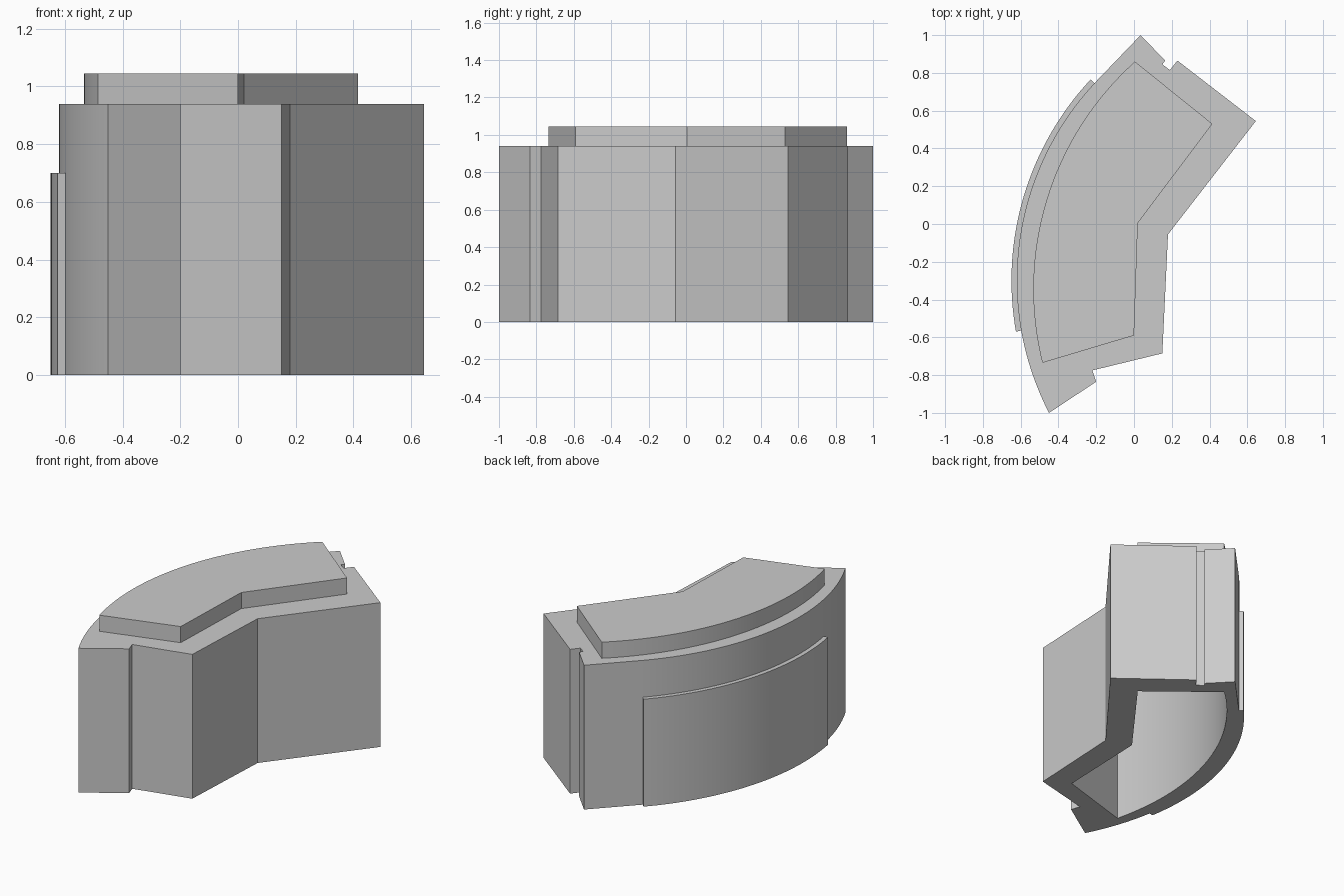
import bpy, bmesh, math
from mathutils import Vector

if "Cube" in bpy.data.objects:
    bpy.data.objects.remove(bpy.data.objects["Cube"])


def arc(a, b, radius, n=32):
    """Points on a circular arc from a to b, bulging to the left of a->b."""
    a, b = Vector(a), Vector(b)
    d = b - a
    right = Vector((d.y, -d.x)).normalized()
    c = (a + b) / 2 + right * math.sqrt(radius ** 2 - d.length_squared / 4)
    t0 = math.atan2(a.y - c.y, a.x - c.x) % math.tau
    t1 = math.atan2(b.y - c.y, b.x - c.x) % math.tau
    return [(c.x + radius * math.cos(t0 + (t1 - t0) * i / n),
             c.y + radius * math.sin(t0 + (t1 - t0) * i / n)) for i in range(n + 1)]


def prism(name, outline, z0, z1):
    bm = bmesh.new()
    face = bm.faces.new([bm.verts.new((x, y, z0)) for x, y in outline])
    top = bmesh.ops.extrude_face_region(bm, geom=[face], use_keep_orig=True)["geom"]
    bmesh.ops.translate(bm, vec=(0, 0, z1 - z0),
                        verts=[v for v in top if isinstance(v, bmesh.types.BMVert)])
    bmesh.ops.recalc_face_normals(bm, faces=bm.faces)
    mesh = bpy.data.meshes.new(name)
    bm.to_mesh(mesh)
    bm.free()
    ob = bpy.data.objects.new(name, mesh)
    bpy.context.collection.objects.link(ob)
    return ob


def activate(ob):
    bpy.ops.object.select_all(action='DESELECT')
    ob.select_set(True)
    bpy.context.view_layer.objects.active = ob


# Outer shell, with a small notch in each end
body_outline = [(0.035, 1.0), (0.165, 0.865), (0.15, 0.845), (0.19, 0.815),
                (0.23, 0.865), (0.645, 0.545), (0.18, -0.055), (0.15, -0.685),
                (-0.22, -0.775), (-0.20, -0.835)]
body_outline += arc((-0.45, -1.0), (-0.21, 0.745), 1.53)
body = prism("body_shell", body_outline, 0, 0.94)

# Raised lid, whose outline is also the hollow inside the shell
lid_outline = [(0.415, 0.53), (0.02, 0.005), (0.0, -0.59)]
lid_outline += arc((-0.485, -0.735), (0.005, 0.86), 1.616)
lid = prism("top_lid", lid_outline, 0.94, 1.045)

# Hollow out the shell from below
cutter = prism("cavity_cutter", lid_outline, -0.1, 1.1)
cutter.hide_render = True
cut = body.modifiers.new("hollow", 'BOOLEAN')
cut.operation = 'DIFFERENCE'
cut.solver = 'EXACT'
cut.object = cutter
activate(body)
bpy.ops.object.modifier_apply(modifier=cut.name)
bpy.data.objects.remove(cutter)

# Thin curved panel on the convex side
panel_outline = arc((-0.625, -0.57), (-0.23, 0.765), 1.56)
panel_outline += reversed(arc((-0.59, -0.562), (-0.203, 0.738), 1.525))
panel = prism("curved_panel", panel_outline, 0, 0.70)

for ob in (body, lid, panel):
    activate(ob)
    bpy.ops.object.shade_smooth_by_angle(angle=math.radians(20))
